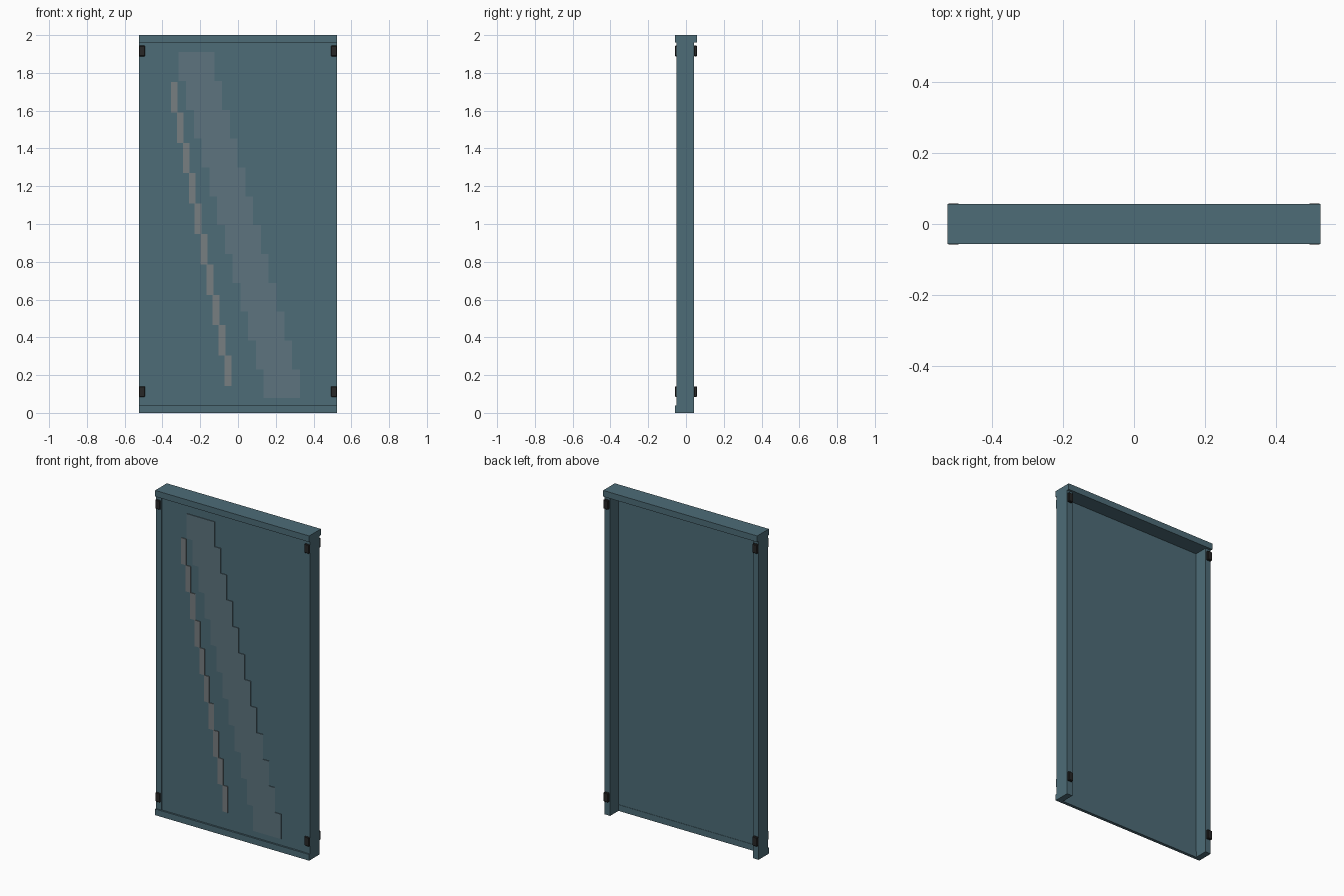
import bpy
import bmesh
from mathutils import Vector

if "Cube" in bpy.data.objects:
    bpy.data.objects.remove(bpy.data.objects["Cube"])


def material(name, r, g, b):
    m = bpy.data.materials.new(name)
    m.diffuse_color = (r, g, b, 1)
    m.use_nodes = True
    m.node_tree.nodes["Principled BSDF"].inputs["Base Color"].default_value = m.diffuse_color
    return m


TEAL = material("teal", 0.075, 0.15, 0.185)
PALE = material("pale_teal", 0.11, 0.175, 0.21)
GREY = material("warm_grey", 0.185, 0.21, 0.22)
BLACK = material("black", 0.02, 0.02, 0.02)


def boxes(name, spans, mat, bevel=0.0):
    """One object made of boxes, each given as (x0, x1, y0, y1, z0, z1)."""
    bm = bmesh.new()
    for x0, x1, y0, y1, z0, z1 in spans:
        centre = Vector((x0 + x1, y0 + y1, z0 + z1)) / 2
        size = (x1 - x0, y1 - y0, z1 - z0)
        verts = bmesh.ops.create_cube(bm, size=1)["verts"]
        bmesh.ops.scale(bm, vec=size, verts=verts)
        bmesh.ops.translate(bm, vec=centre, verts=verts)
    mesh = bpy.data.meshes.new(name)
    bm.to_mesh(mesh)
    bm.free()
    mesh.materials.append(mat)
    ob = bpy.data.objects.new(name, mesh)
    bpy.context.collection.objects.link(ob)
    if bevel:
        mod = ob.modifiers.new("bevel", "BEVEL")
        mod.width = bevel
        mod.segments = 1
    return ob


W, INNER = 0.525, 0.487      # half width, inner edge of the stiles
D = 0.057                    # half depth
RAIL = 0.038                 # rail height
FACE = -0.046                # front of the panel

# Frame: deep top rail, shallow bottom trim, two deep stiles
boxes("top_rail", [(-W, W, -D, D, 2 - RAIL, 2)], TEAL)
boxes("bottom_rail", [(-W, W, -D, -0.038, 0, RAIL)], TEAL)
for side, x0, x1 in (("left", -W, -INNER), ("right", INNER, W)):
    boxes(side + "_stile", [(x0, x1, -0.049, 0.043, 0, 2 - RAIL)], TEAL)

# Thin panel set near the front
boxes("panel", [(-INNER, INNER, FACE, -0.040, RAIL, 2 - RAIL)], TEAL)


def streak(name, steps, top, height, x, width, shift, mat):
    """Stepped diagonal reflection running down to the right."""
    spans = [(x + i * shift, x + i * shift + width, FACE - 0.004, FACE,
              top - (i + 1) * height, top - i * height) for i in range(steps)]
    boxes(name, spans, mat)


streak("wide_reflection", 12, 1.91, 0.1527, -0.316, 0.191, 0.0411, PALE)
streak("narrow_reflection", 10, 1.752, 0.161, -0.355, 0.036, 0.0315, GREY)

# Dark clips near the four corners, on the front and the back
for face, y0, y1 in (("front", -0.058, -0.047), ("back", 0.041, 0.058)):
    for level, z in (("lower", 0.113), ("upper", 1.916)):
        for side, s in (("left", -1), ("right", 1)):
            x = s * 0.508
            boxes(f"{face}_{level}_{side}_clip",
                  [(x - 0.016, x + 0.016, y0, y1, z - 0.028, z + 0.028)],
                  BLACK, 0.003)
